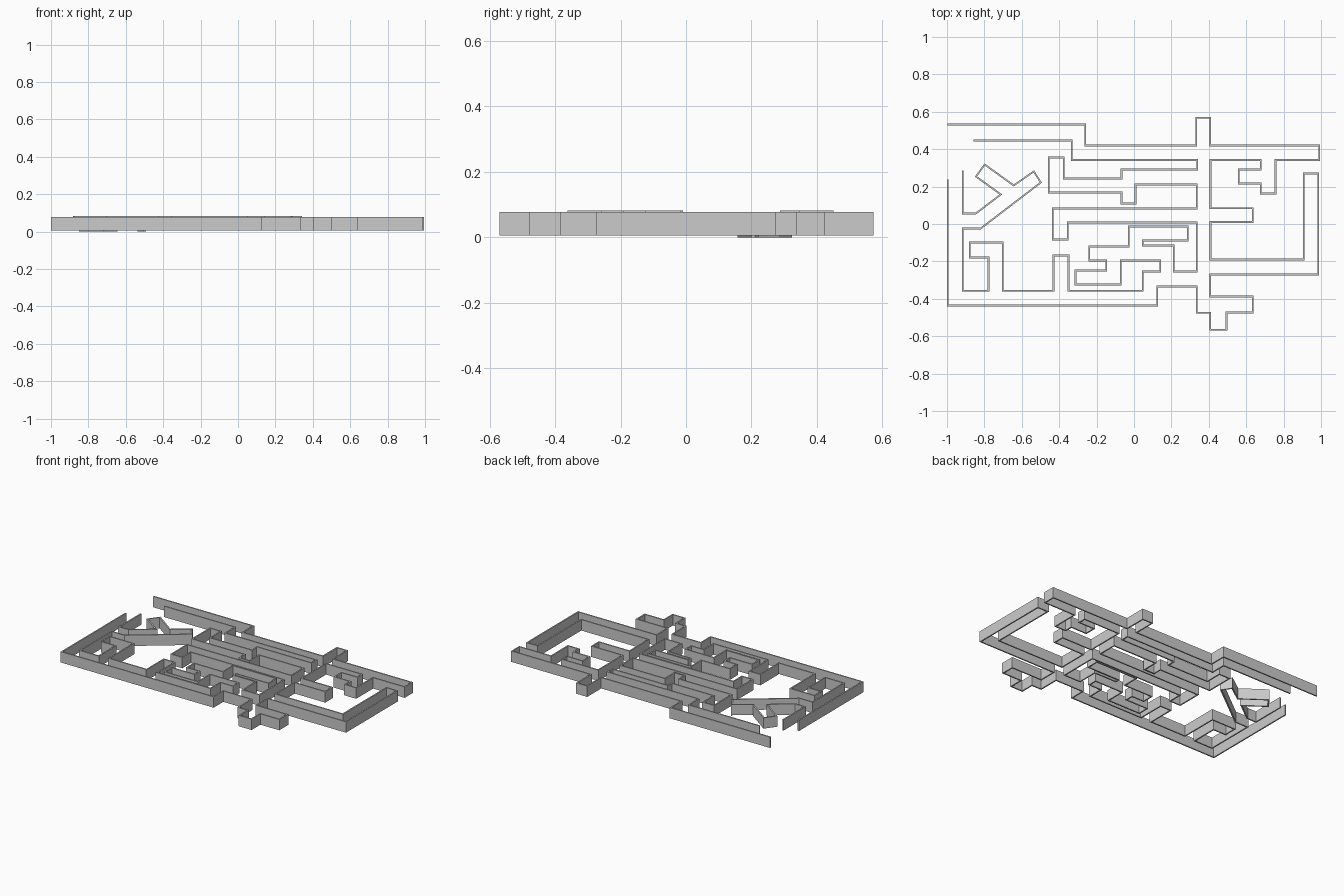
import bpy, bmesh
from mathutils import Vector

if "Cube" in bpy.data.objects:
    bpy.data.objects.remove(bpy.data.objects["Cube"])

T = 0.009            # wall thickness
Z0, Z1 = 0.005, 0.077  # wall bottom and top


def staircase(x, y, steps):
    """Right-angled path: steps alternate between a new x and a new y."""
    pts = [Vector((x, y))]
    for i, v in enumerate(steps):
        p = pts[-1].copy()
        p[i % 2] = v
        pts.append(p)
    return pts


def mitres(pts):
    """Left/right offset points with mitred corners."""
    out = []
    for i, p in enumerate(pts):
        d1 = (p - pts[i - 1]).normalized() if i else None
        d2 = (pts[i + 1] - p).normalized() if i < len(pts) - 1 else None
        d1, d2 = d1 or d2, d2 or d1
        n1, n2 = Vector((-d1.y, d1.x)), Vector((-d2.y, d2.x))
        m = (n1 + n2) / (1 + n1.dot(n2)) * T / 2
        out.append((p + m, p - m))
    return out


def wall(name, sides, dz=0.0):
    """Solid wall strip from mitred side points."""
    bm = bmesh.new()
    rings = []
    for l, r in sides:
        rings.append([bm.verts.new((q.x, q.y, z + dz))
                      for q, z in ((l, Z0), (r, Z0), (r, Z1), (l, Z1))])
    for a, b in zip(rings, rings[1:]):
        for k in range(4):
            j = (k + 1) % 4
            bm.faces.new((a[k], a[j], b[j], b[k]))
    bm.faces.new(rings[0])
    bm.faces.new(rings[-1][::-1])
    bmesh.ops.recalc_face_normals(bm, faces=bm.faces)
    me = bpy.data.meshes.new(name)
    bm.to_mesh(me)
    bm.free()
    bpy.context.collection.objects.link(bpy.data.objects.new(name, me))


# Outer wall: one continuous path round the right side and along the front
outer = staircase(-0.996, 0.532, [
    -.26, .42, .333, .568, .407, .42, .99, .342, .757, .163, .677, .217, .56,
    .291, .677, .342, .409, .085, .635, .011, .409, -.19, .907, .27, .985,
    -.27, .407, -.388, .635, -.473, .495, -.566, .407, -.475, .335, -.334,
    .124, -.436, -.996, .238])
wall("outer_wall", mitres(outer))

# Inner wall: winding path through the middle
inner = staircase(-0.857, 0.446, [
    -.333, .342, .338, .291, -.067, .243, -.375, .356, -.455, .168, -.067,
    .11, .008, .211, .335, .083, -.434, -.083, -.355, .008, .335, -.254, .213,
    -.115, .047, -.088, .287, -.013, -.028, -.12, -.24, -.195, -.148, -.249,
    -.313, -.323, -.07, -.195, .14, -.254, .047, -.357, -.35, -.168, -.43,
    -.357, -.702, -.099, -.878, -.179, -.778, -.357, -.916, -.024])
# Slanted forked room at the left
inner += [Vector(p) for p in (
    (-.82, -.024), (-.498, .222), (-.536, .281), (-.643, .206), (-.798, .318),
    (-.845, .254), (-.712, .158), (-.846, .056), (-.916, .056), (-.916, .286))]

# Runs sit at slightly different heights
sides = mitres(inner)
runs = [(0, 5, .005), (5, 28, 0), (28, 43, .005), (43, 46, 0), (46, 50, .005),
        (50, 56, 0), (56, 57, -.005), (57, 58, 0), (58, 61, -.005),
        (61, len(inner) - 1, 0)]
for i, (a, b, dz) in enumerate(runs):
    wall(f"inner_wall_{i + 1}", sides[a:b + 1], dz)
